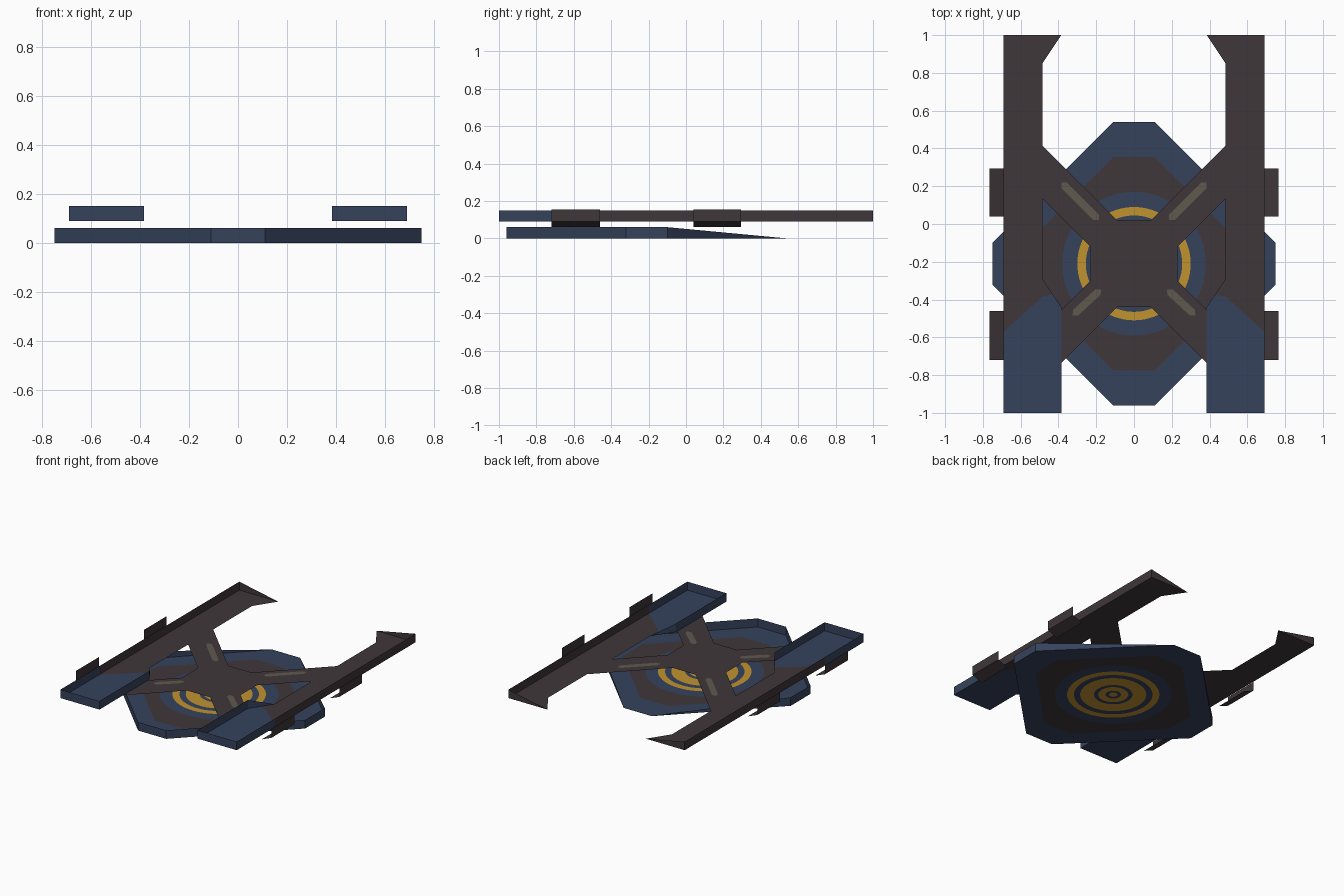
import bpy
import bmesh
from math import sin, cos, atan2, radians, pi
from mathutils import Vector

cube = bpy.data.objects.get("Cube")
if cube:
    bpy.data.objects.remove(cube, do_unlink=True)


def material(name, rgb):
    m = bpy.data.materials.new(name)
    m.use_nodes = True
    m.diffuse_color = (*rgb, 1)
    bsdf = next(n for n in m.node_tree.nodes if n.type == "BSDF_PRINCIPLED")
    bsdf.inputs["Base Color"].default_value = (*rgb, 1)
    bsdf.inputs["Roughness"].default_value = 0.8
    return m


BLUE = material("navy blue", (0.036, 0.055, 0.108))
BROWN = material("dark plum brown", (0.050, 0.038, 0.043))
GOLD = material("gold", (0.53, 0.29, 0.028))
TAN = material("dull tan", (0.115, 0.100, 0.076))


def sheet(name, faces, mats):
    """Join (points, material slot) faces into one thin-sheet object."""
    bm = bmesh.new()
    for pts, slot in faces:
        f = bm.faces.new([bm.verts.new(p) for p in pts])
        f.material_index = slot
    bmesh.ops.remove_doubles(bm, verts=bm.verts, dist=0.0005)
    mesh = bpy.data.meshes.new(name)
    bm.to_mesh(mesh)
    bm.free()
    for m in mats:
        mesh.materials.append(m)
    ob = bpy.data.objects.new(name, mesh)
    bpy.context.collection.objects.link(ob)
    return ob


def flat(points, z):
    return [(x, y, z) for x, y in points]


def wall(a, b, z, ha, hb):
    """Upright strip from a to b, with its own height at each end."""
    pts = [(*a, z), (*b, z)]
    if hb > 0:
        pts.append((*b, z + hb))
    if ha > 0:
        pts.append((*a, z + ha))
    return pts


def mirrored(faces):
    """The faces plus their copies on the other side of x = 0."""
    return faces + [([(-p[0], *p[1:]) for p in reversed(pts)], s) for pts, s in faces]


# Hull floor: concentric bands, from an octagon outline in to a centre dot
CY = -0.21
HULL, PANEL = (0.75, 0.11), (0.565, 0.11)


def octagon(size):
    reach, flat_half = size

    def radius(t):
        c, s = abs(cos(t)), abs(sin(t))
        return min(reach / max(c, s), (reach + flat_half) / (c + s))
    return radius


def circle(r):
    return lambda t: r


angles = [radians(a) for a in range(0, 360, 5)]
for reach, half in (HULL, PANEL):
    corner = atan2(half, reach)
    for k in range(4):
        angles += [k * pi / 2 + corner, (k + 1) * pi / 2 - corner]
angles.sort()

outlines = [octagon(HULL), octagon(PANEL)]
outlines += [circle(r) for r in (0.38, 0.30, 0.255, 0.215, 0.125, 0.098, 0.05, 0.028)]
colours = [0, 1, 0, 2, 0, 2, 0, 2, 0, 2]


def at(radius, t):
    return (radius(t) * cos(t), CY + radius(t) * sin(t), 0)


floor = []
for i, outer in enumerate(outlines[:-1]):
    inner = outlines[i + 1]
    for t, u in zip(angles, angles[1:] + angles[:1]):
        floor.append(([at(outer, t), at(outer, u), at(inner, u), at(inner, t)], colours[i]))
floor.append(([at(outlines[-1], t) for t in angles], colours[-1]))
sheet("hull_floor", floor, [BLUE, BROWN, GOLD])

# Hull rim: full height in front, tapering to nothing at the back
R, H = HULL
front, front_side = (H, CY - R), (R, CY - H)
back_side, back = (R, CY + H), (H, CY + R)
rim = mirrored([
    (wall((0, CY - R), front, 0, 0.06, 0.06), 0),
    (wall(front, front_side, 0, 0.06, 0.06), 0),
    (wall(front_side, back_side, 0, 0.06, 0.06), 0),
    (wall(back_side, back, 0, 0.06, 0), 0),
])
sheet("hull_rim", rim, [BLUE])

# Cross brace joining the two rails
Z = 0.09
half_cross = [(0, 0.02), (0, -0.44), (0.09, -0.44), (0.385, -0.735), (0.385, -0.455),
              (0.23, -0.30), (0.23, -0.12), (0.485, 0.135), (0.485, 0.415), (0.09, 0.02)]
sheet("cross_brace", mirrored([(flat(half_cross, Z), 0)]), [BROWN])

# Side rails: open channels, blue at the front and brown behind
IN, MID, OUT, T = 0.385, 0.485, 0.69, 0.06
split_out, split_in = (OUT, -0.57), (MID, -0.385)
bend_front, bend_back = (IN, -0.44), (MID, -0.29)
split_bend = (0.43, -0.372)
rail = [
    (flat([(IN, -1), (OUT, -1), split_out, split_in, split_bend, bend_front], Z), 0),
    (flat([split_out, (OUT, 1), (IN, 1), (MID, 0.85), bend_back, split_bend, split_in], Z), 1),
    (wall((IN, -1), (OUT, -1), Z, T, T), 0),
    (wall((OUT, -1), split_out, Z, T, T), 0),
    (wall(split_out, (OUT, 1), Z, T, T), 1),
    (wall((OUT, 1), (IN, 1), Z, T, 0), 1),
    (wall(bend_front, (IN, -1), Z, T, T), 0),
    (wall(bend_back, bend_front, Z, 0, T), 0),
]
sheet("side_rails", mirrored(rail), [BLUE, BROWN])

# Side brackets: a sloping shelf with an upright outer lip
brackets = []
for y0, y1 in ((-0.72, -0.46), (0.04, 0.295)):
    profile = [(OUT, 0.06), (0.765, Z), (0.765, 0.155)]
    for (xa, za), (xb, zb) in zip(profile, profile[1:]):
        brackets.append(([(xa, y0, za), (xb, y0, zb), (xb, y1, zb), (xa, y1, za)], 0))
sheet("side_brackets", mirrored(brackets), [BROWN])

# Tan strips along the brace arms
strips = []
for a, b in (((0.20, 0.035), (0.37, 0.205)), ((0.19, -0.36), (0.31, -0.47))):
    a, b = Vector(a), Vector(b)
    along = (b - a).normalized()
    side = Vector((-along.y, along.x)) * 0.02
    tip = along * 0.02
    outline = [a - side, b - side, b + tip, b + side, a + side, a - tip]
    strips.append((flat(outline, Z + 0.004), 0))
sheet("brace_strips", mirrored(strips), [TAN])
